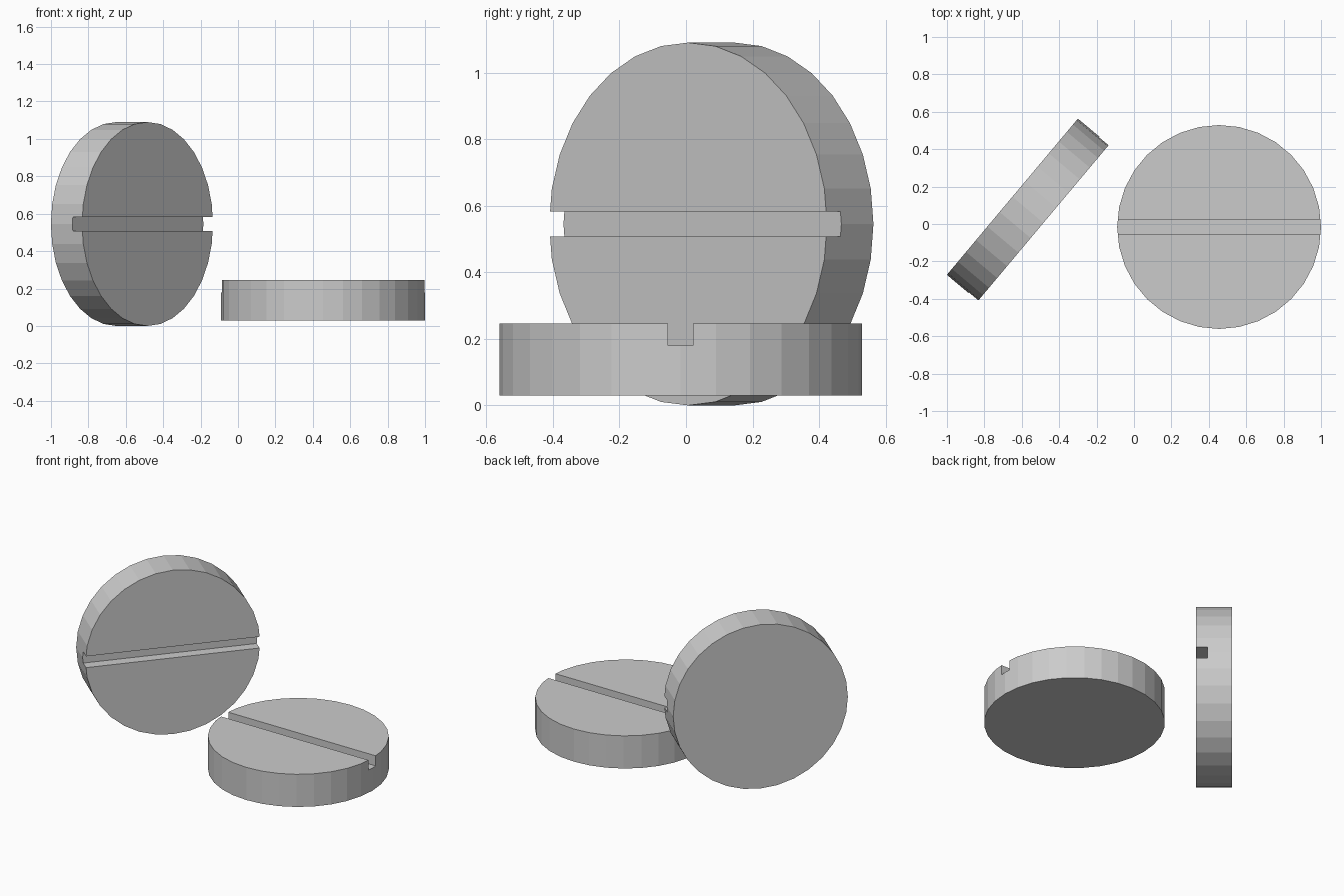
import bpy
from math import radians

if "Cube" in bpy.data.objects:
    bpy.data.objects.remove(bpy.data.objects["Cube"])

RADIUS, THICK = 0.545, 0.217
SLOT_W, SLOT_D = 0.075, 0.067


def slotted_disc(name, location, rotation):
    # Flat-sided disc, slot running along local x on the +z face
    bpy.ops.mesh.primitive_cylinder_add(vertices=32, radius=RADIUS, depth=THICK)
    disc = bpy.context.object
    disc.name = name
    # Cutter overshoots the top face so the slot is cleanly open
    bpy.ops.mesh.primitive_cube_add(size=1, location=(0, 0, THICK / 2))
    cutter = bpy.context.object
    cutter.name = "slot_cutter"
    cutter.scale = (RADIUS * 3, SLOT_W, SLOT_D * 2)
    cutter.hide_render = True
    bpy.context.view_layer.update()
    # Cut the slot, then drop the cutter
    mod = disc.modifiers.new("slot", 'BOOLEAN')
    mod.operation = 'DIFFERENCE'
    mod.solver = 'EXACT'
    mod.object = cutter
    bpy.context.view_layer.objects.active = disc
    bpy.ops.object.modifier_apply(modifier=mod.name)
    bpy.data.objects.remove(cutter)
    disc.location = location
    disc.rotation_euler = rotation
    return disc


# Disc lying flat, slot up
slotted_disc("lying_disc", (0.455, -0.016, 0.138), (0, 0, 0))
# Disc standing on its rim, slot facing front right
slotted_disc("standing_disc", (-0.567, 0.076, 0.545),
             (radians(90), 0, radians(50)))
